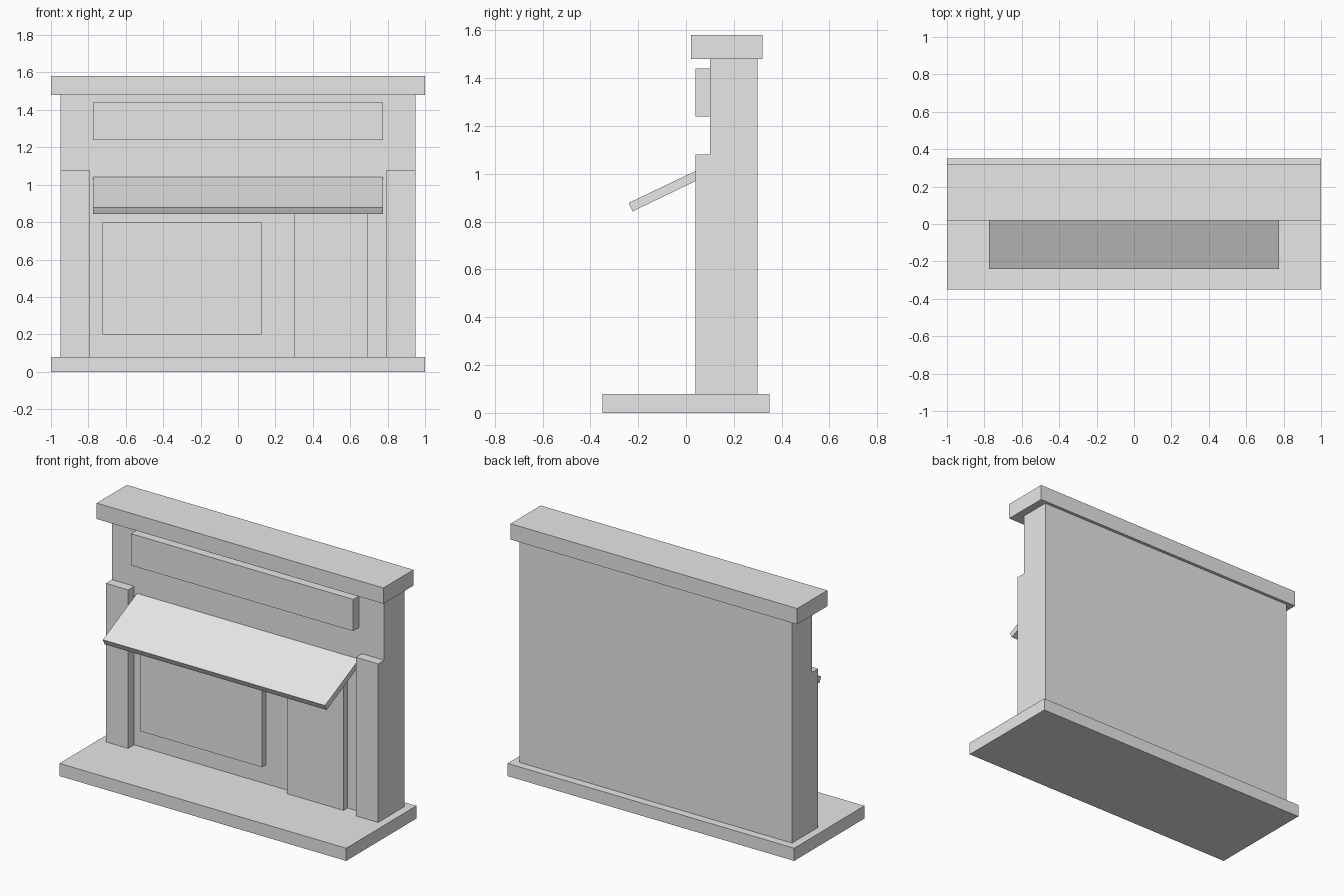
import bpy
import bmesh

default = bpy.data.objects.get("Cube")
if default:
    bpy.data.objects.remove(default, do_unlink=True)

GREY = (0.8, 0.8, 0.8, 1.0)
mat = bpy.data.materials.new("light_grey")
mat.use_nodes = True
mat.diffuse_color = GREY
for node in mat.node_tree.nodes:
    if node.type == "BSDF_PRINCIPLED":
        node.inputs["Base Color"].default_value = GREY


def extrude(name, profile, x0, x1):
    """Extrude a (y, z) side profile from x0 to x1."""
    bm = bmesh.new()
    face = bm.faces.new([bm.verts.new((x0, y, z)) for y, z in profile])
    ext = bmesh.ops.extrude_face_region(bm, geom=[face])
    verts = [g for g in ext["geom"] if isinstance(g, bmesh.types.BMVert)]
    bmesh.ops.translate(bm, verts=verts, vec=(x1 - x0, 0, 0))
    bmesh.ops.recalc_face_normals(bm, faces=bm.faces)
    mesh = bpy.data.meshes.new(name)
    bm.to_mesh(mesh)
    bm.free()
    mesh.materials.append(mat)
    obj = bpy.data.objects.new(name, mesh)
    bpy.context.collection.objects.link(obj)
    return obj


def box(name, x, y, z):
    profile = [(y[0], z[0]), (y[1], z[0]), (y[1], z[1]), (y[0], z[1])]
    return extrude(name, profile, *x)


WALL = 0.10      # front plane of the wall
FLOOR = 0.08     # top of the base slab

# Main masses
box("base_slab", (-1, 1), (-0.35, 0.35), (0, FLOOR))
box("wall", (-0.95, 0.95), (WALL, 0.30), (FLOOR, 1.48))
box("roof_cap", (-1, 1), (0.02, 0.32), (1.48, 1.58))

# Corner pillars
box("right_pillar", (-0.95, -0.795), (0.04, WALL), (FLOOR, 1.08))
box("left_pillar", (0.795, 0.95), (0.04, WALL), (FLOOR, 1.08))

# Shopfront panels
box("sign_board", (-0.775, 0.775), (0.04, WALL), (1.24, 1.44))
box("shop_window", (-0.725, 0.125), (0.06, WALL), (0.20, 0.80))
box("door", (0.30, 0.695), (0.06, WALL), (FLOOR, 0.88))

# Sloping awning, its rear end tucked into the wall
extrude("awning",
        [(-0.24, 0.878), (-0.223, 0.843), (0.12, 1.008), (0.12, 1.05)],
        -0.775, 0.775)
